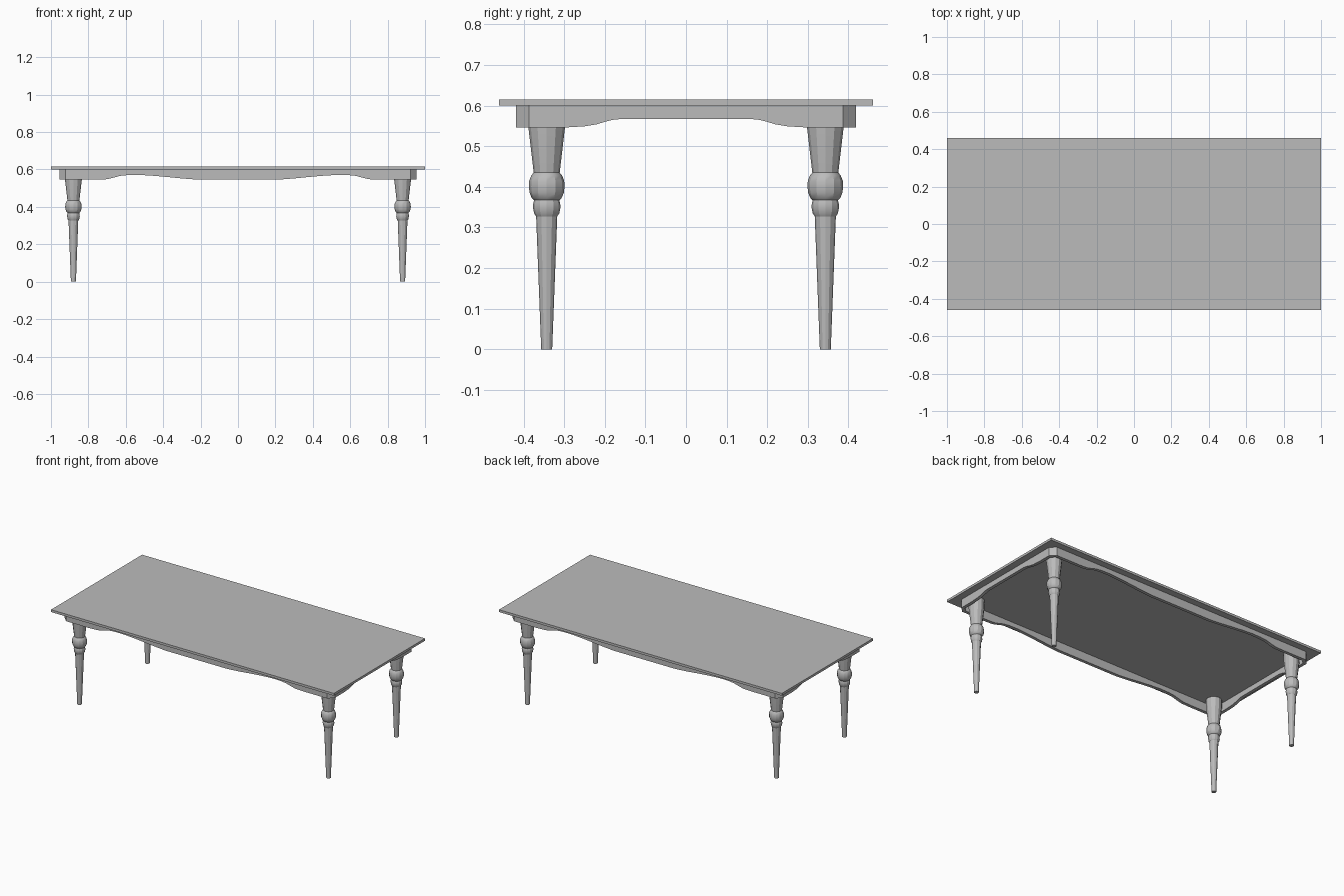
import bpy, bmesh, math

cube = bpy.data.objects.get("Cube")
if cube:
    bpy.data.objects.remove(cube, do_unlink=True)

# Single painted finish
paint = bpy.data.materials.new("grey_paint")
paint.use_nodes = True
GREY = (0.5, 0.5, 0.5, 1)
paint.diffuse_color = GREY
paint.node_tree.nodes["Principled BSDF"].inputs["Base Color"].default_value = GREY

TOP_Z, UNDER_Z = 0.615, 0.6


def make_object(name, bm, smooth_angle=None):
    bmesh.ops.recalc_face_normals(bm, faces=bm.faces)
    mesh = bpy.data.meshes.new(name)
    bm.to_mesh(mesh)
    bm.free()
    mesh.materials.append(paint)
    obj = bpy.data.objects.new(name, mesh)
    bpy.context.collection.objects.link(obj)
    if smooth_angle:
        bpy.ops.object.select_all(action='DESELECT')
        obj.select_set(True)
        bpy.context.view_layer.objects.active = obj
        bpy.ops.object.shade_smooth_by_angle(angle=math.radians(smooth_angle))
    return obj


# Table top: thin slab with a softened edge
bm = bmesh.new()
bmesh.ops.create_cube(bm, size=1)
for v in bm.verts:
    v.co.x *= 2
    v.co.y *= 0.92
    v.co.z = TOP_Z if v.co.z > 0 else UNDER_Z
rim = [e for e in bm.edges if all(v.co.z == TOP_Z for v in e.verts)]
bmesh.ops.bevel(bm, geom=rim, offset=0.004, segments=2, profile=0.5, affect='EDGES')
make_object("table_top", bm)

# Apron: one quarter of a ring with clipped corners and a wavy lower edge
X, Y, CLIP, THICK = 0.955, 0.418, 0.032, 0.02
LOW = 0.546
MITRE = THICK * math.tan(math.pi / 8)
end_wave = [(0, .567), (.16, .567), (.18, .565), (.2, .56), (.22, .554),
            (.25, .549), (.3, LOW)]
long_wave = [(.75, LOW), (.7, .548), (.67, .555), (.63, .566), (.59, .57), (.53, .571),
             (.46, .567), (.38, .56), (.3, .552), (.22, LOW), (0, LOW)]

# Each station: outer point, inner point, lower height
stations = [((X, y), (X - THICK, y), z) for y, z in end_wave]
stations.append(((X, Y - CLIP), (X - THICK, Y - CLIP - MITRE), LOW))
stations.append(((X - CLIP, Y), (X - CLIP - MITRE, Y - THICK), LOW))
stations += [((x, Y), (x, Y - THICK), z) for x, z in long_wave]

bm = bmesh.new()
rings = []
for outer, inner, z in stations:
    rings.append([bm.verts.new((*p, h)) for p, h in
                  ((outer, UNDER_Z), (outer, z), (inner, z), (inner, UNDER_Z))])
for a, b in zip(rings, rings[1:]):
    for i in range(4):
        j = (i + 1) % 4
        bm.faces.new((a[i], a[j], b[j], b[i]))
apron = make_object("apron", bm, 30)
mirror = apron.modifiers.new("mirror", 'MIRROR')
mirror.use_axis = (True, True, False)

# Legs: turned profile of (radius, height)
SIDES = 12
profile = [(.0135, 0), (.026, .327), (.031, .335), (.034, .35), (.033, .36), (.031, .367),
           (.037, .373), (.042, .385), (.044, .4), (.043, .415), (.038, .428),
           (.032, .435), (.0455, .55), (.0465, UNDER_Z)]


def make_leg(name, x, y):
    bm = bmesh.new()
    loops = []
    for r, z in profile:
        angles = [2 * math.pi * i / SIDES for i in range(SIDES)]
        loops.append([bm.verts.new((x + r * math.cos(a), y + r * math.sin(a), z))
                      for a in angles])
    for a, b in zip(loops, loops[1:]):
        for i in range(SIDES):
            j = (i + 1) % SIDES
            bm.faces.new((a[i], a[j], b[j], b[i]))
    bm.faces.new(loops[0])
    bm.faces.new(loops[-1])
    make_object(name, bm, 25)


for end, y in (("front", -0.343), ("back", 0.343)):
    for side, x in (("right", -0.88), ("left", 0.88)):
        make_leg(f"{end}_{side}_leg", x, y)
